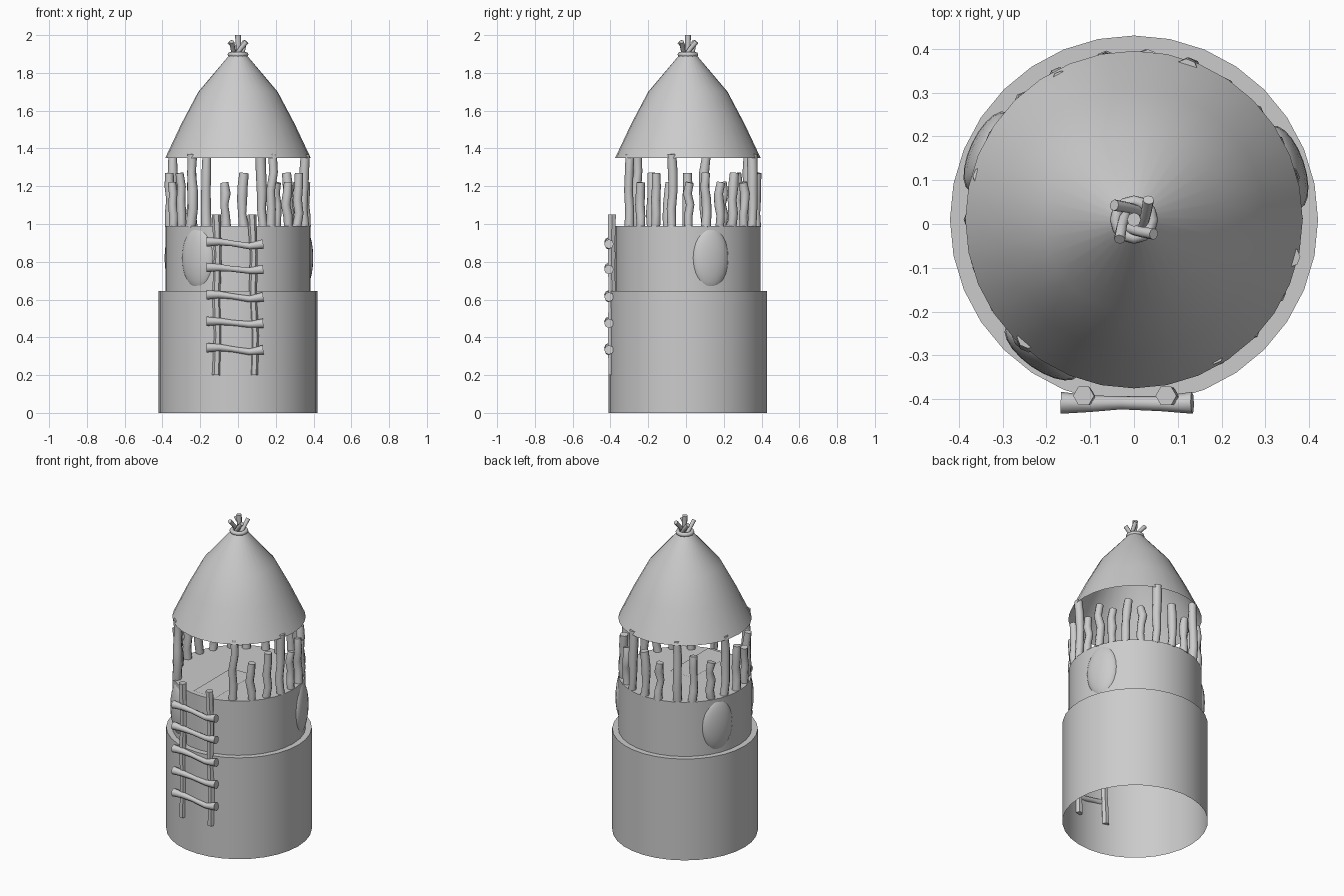
import bpy, bmesh, math, random
from mathutils import Vector

if "Cube" in bpy.data.objects:
    bpy.data.objects.remove(bpy.data.objects["Cube"])

random.seed(4)
CY = 0.01      # tower axis offset in y
SIDES = 32


def finish(name, bm, angle=40):
    me = bpy.data.meshes.new(name)
    bm.to_mesh(me)
    bm.free()
    ob = bpy.data.objects.new(name, me)
    bpy.context.collection.objects.link(ob)
    bpy.ops.object.select_all(action='DESELECT')
    ob.select_set(True)
    bpy.context.view_layer.objects.active = ob
    bpy.ops.object.shade_smooth_by_angle(angle=math.radians(angle))
    return ob


def lathe(name, profile, angle=40):
    """Revolve (radius, z) points around the tower axis."""
    bm = bmesh.new()
    rings = []
    for r, z in profile:
        if r == 0:
            rings.append([bm.verts.new((0, CY, z))] * SIDES)
        else:
            rings.append([bm.verts.new((r * math.cos(2 * math.pi * i / SIDES),
                                        CY + r * math.sin(2 * math.pi * i / SIDES), z))
                          for i in range(SIDES)])
    for a, b in zip(rings, rings[1:]):
        for i in range(SIDES):
            j = (i + 1) % SIDES
            quad = list(dict.fromkeys((a[i], a[j], b[j], b[i])))
            bm.faces.new(quad)
    return finish(name, bm, angle)


def stick(name, path, radii, sides=8):
    """Capped crooked tube along a path."""
    bm = bmesh.new()
    pts = [Vector(p) for p in path]
    rings = []
    for k, p in enumerate(pts):
        t = (pts[min(k + 1, len(pts) - 1)] - pts[max(k - 1, 0)]).normalized()
        ref = Vector((0, 1, 0)) if abs(t.y) < 0.8 else Vector((1, 0, 0))
        u = t.cross(ref).normalized()
        v = t.cross(u)
        rings.append([bm.verts.new(p + radii[k] * (u * math.cos(2 * math.pi * i / sides)
                                                   + v * math.sin(2 * math.pi * i / sides)))
                      for i in range(sides)])
    for a, b in zip(rings, rings[1:]):
        for i in range(sides):
            j = (i + 1) % sides
            bm.faces.new((a[i], a[j], b[j], b[i]))
    bm.faces.new(rings[0][::-1])
    bm.faces.new(rings[-1])
    bmesh.ops.recalc_face_normals(bm, faces=bm.faces)
    return finish(name, bm, 50)


# tower body: open-bottomed base, ledge, upper drum and floor
lathe("tower_body", [(0.42, 0), (0.42, 0.645), (0.385, 0.645), (0.385, 0.99), (0, 0.99)])

# hollow thatched roof
lathe("roof", [(0.385, 1.35), (0.30, 1.53), (0.21, 1.70), (0.045, 1.895)])

# floor hatch behind the ladder
bm = bmesh.new()
bm.faces.new([bm.verts.new(c) for c in ((-0.07, -0.35, 0.994), (0.09, -0.35, 0.994),
                                        (0.09, 0.03, 0.994), (-0.07, 0.03, 0.994))])
finish("floor_hatch", bm)

# oval bosses on the upper drum
for n, deg in enumerate((-125, 19, 155)):
    a = math.radians(deg)
    bm = bmesh.new()
    bmesh.ops.create_uvsphere(bm, u_segments=20, v_segments=12, radius=1)
    ob = finish(f"oval_shield_{n}", bm)
    ob.scale = (0.043, 0.10, 0.165)
    ob.rotation_euler = (0, 0, a)
    ob.location = (0.366 * math.cos(a), CY + 0.366 * math.sin(a), 0.82)


# railing: tall roof posts with shorter stakes between
def post(name, deg, top, r):
    path = []
    for k in range(5):
        a = math.radians(deg) + random.uniform(-0.025, 0.025)
        d = 0.36 + random.uniform(-0.006, 0.006)
        path.append((d * math.cos(a), CY + d * math.sin(a), 0.985 + (top - 0.985) * k / 4))
    stick(name, path, [r * random.uniform(0.88, 1.12) for _ in path])


tall = [-60, -13, 70, 117, 165, 228]
fill = [2, 5, 2, 2, 3]
count = 0
for n, deg in enumerate(tall):
    post(f"roof_post_{n}", deg, 1.37, 0.025)
    if n < len(fill):
        for k in range(fill[n]):
            d = deg + (tall[n + 1] - deg) * (k + 1) / (fill[n] + 1)
            post(f"railing_stake_{count}", d, 1.27 if count % 2 else 1.22, 0.024)
            count += 1

# ladder rails, sinking into the base toward the bottom
for name, x0, x1 in (("left", -0.115, -0.115), ("right", 0.085, 0.073)):
    path = [(x0 + (x1 - x0) * k / 4 + (0.008 if k % 2 else 0), -0.392 - 0.003 * (k % 2),
             0.20 + 0.85 * k / 4) for k in range(5)]
    stick(f"ladder_rail_{name}", path, [0.022, 0.020, 0.022, 0.020, 0.024], 6)

# crooked ladder rungs
for n, z in enumerate((0.34, 0.48, 0.62, 0.765, 0.90)):
    s = 1 if n % 2 == 0 else 0.7
    path = [(-0.167, -0.408, z + 0.005), (-0.10, -0.410, z + 0.006 * s), (-0.03, -0.408, z - 0.003),
            (0.06, -0.410, z - 0.017 * s), (0.133, -0.408, z - 0.006)]
    stick(f"ladder_rung_{n}", path, [0.025, 0.019, 0.015, 0.017, 0.025])

# rope ring and bundled sticks at the peak
bpy.ops.mesh.primitive_torus_add(major_segments=12, minor_segments=8, major_radius=0.042,
                                 minor_radius=0.013, location=(0, CY, 1.897))
bpy.context.object.name = "peak_rope"
bpy.ops.object.shade_smooth_by_angle(angle=math.radians(50))
stick("peak_stick_centre", [(0, CY, 1.87), (0.003, CY, 1.94), (0, CY, 2.0)], [0.014, 0.014, 0.016])
for n in range(4):
    a = n * math.pi / 2

    def turn(x, y, z):
        return (x * math.cos(a) - y * math.sin(a), CY + x * math.sin(a) + y * math.cos(a), z)
    stick(f"peak_stick_{n}", [turn(0.012, 0.02, 1.89), turn(-0.015, 0.028, 1.93), turn(-0.045, 0.033, 1.965)],
          [0.012, 0.012, 0.013])
